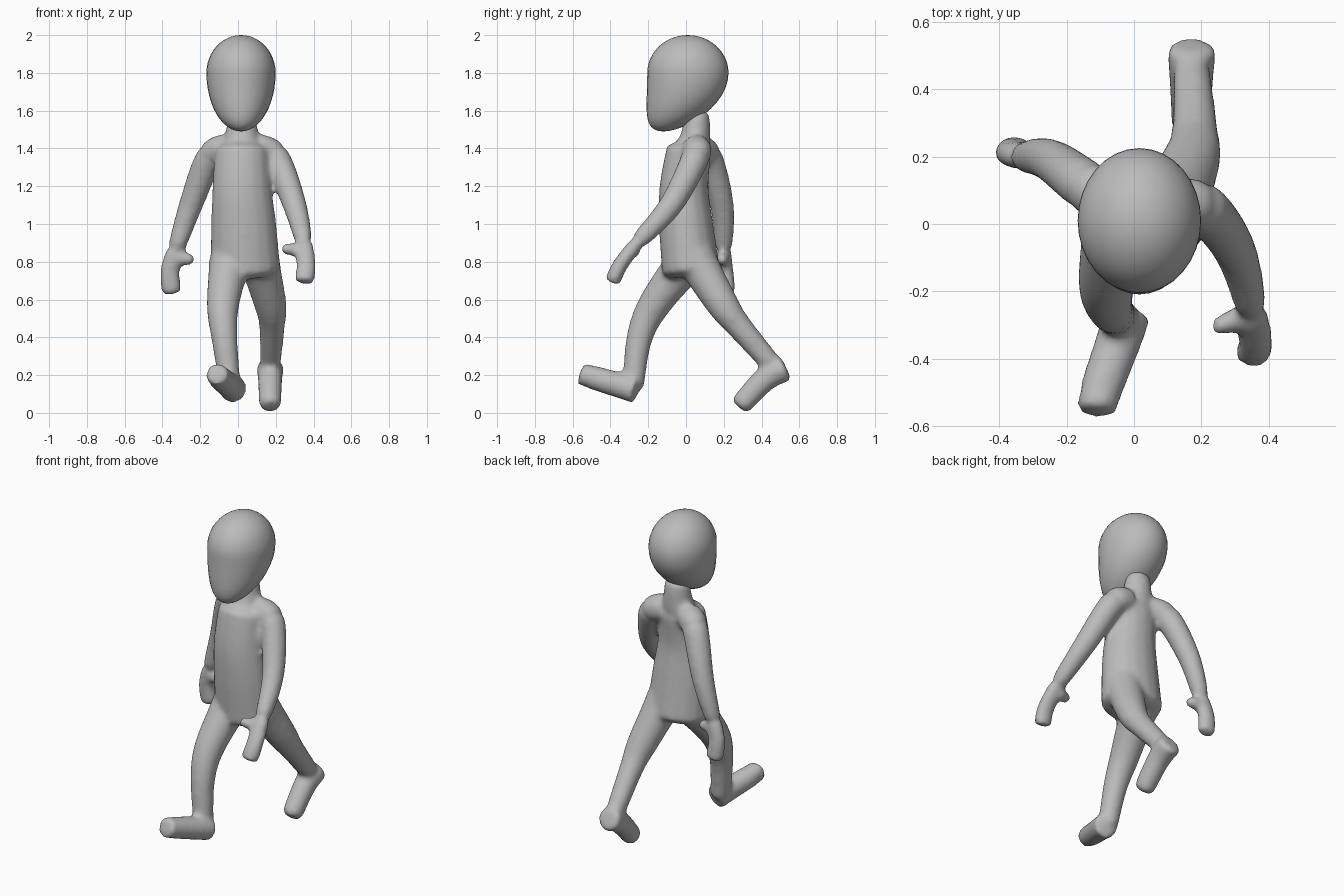
import bpy
import bmesh
from math import cos, sin, tau
from mathutils import Vector

cube = bpy.data.objects.get("Cube")
if cube:
    bpy.data.objects.remove(cube)

grey = bpy.data.materials.new("plain grey")
grey.use_nodes = True
tone = (.5, .5, .5, 1)
grey.diffuse_color = tone
grey.node_tree.nodes["Principled BSDF"].inputs["Base Color"].default_value = tone


def make_object(name, bm):
    bmesh.ops.recalc_face_normals(bm, faces=bm.faces)
    for face in bm.faces:
        face.smooth = True
    mesh = bpy.data.meshes.new(name)
    bm.to_mesh(mesh)
    bm.free()
    mesh.materials.append(grey)
    obj = bpy.data.objects.new(name, mesh)
    bpy.context.collection.objects.link(obj)
    return obj


def smooth_path(points, steps=6):
    """Sample a rounded path that passes through every point."""
    pts = [Vector(p) for p in points]
    pts = [pts[0]] + pts + [pts[-1]]
    path = []
    for a, b, c, d in zip(pts, pts[1:], pts[2:], pts[3:]):
        for step in range(steps):
            t = step / steps
            path.append(b + (c - a) * t / 2
                        + (a * 2 - b * 5 + c * 4 - d) * t ** 2 / 2
                        + (b * 3 - a - c * 3 + d) * t ** 3 / 2)
    return path + [pts[-1]]


def add_limb(bm, points, start_radius, end_radius, ease=1, flatness=1, sides=16):
    """Skin a tapering oval tube, pinched at both ends, along a rounded path."""
    path = smooth_path(points)
    last = len(path) - 1
    rings = []
    for i, centre in enumerate(path):
        along = (path[min(i + 1, last)] - path[max(i - 1, 0)]).normalized()
        guide = Vector((0, 1, 0)) if abs(along.x) > abs(along.z) else Vector((1, 0, 0))
        across = (guide - along * guide.dot(along)).normalized()
        depth = along.cross(across) * flatness
        radius = start_radius + (end_radius - start_radius) * (i / last) ** ease
        if i in (0, last):
            radius *= .7
        rings.append([bm.verts.new(centre + radius * (across * cos(tau * k / sides)
                                                      + depth * sin(tau * k / sides)))
                      for k in range(sides)])
    for lower, upper in zip(rings, rings[1:]):
        for k in range(sides):
            n = (k + 1) % sides
            bm.faces.new((lower[k], lower[n], upper[n], upper[k]))
    bm.faces.new(rings[0][::-1])
    bm.faces.new(rings[-1])


# Head: a sphere with a shallow crown and a long jaw that slides forward
bm = bmesh.new()
bmesh.ops.create_uvsphere(bm, u_segments=32, v_segments=24, radius=1)
for vert in bm.verts:
    x, y, z = vert.co
    jaw = max(-z, 0)
    vert.co = (.016 + x * .183,
               .01 + y * .215 - .13 * jaw ** 2,
               1.8 + z * (.31 if z < 0 else .2))
make_object("head", bm)

# Body: torso, neck and limbs overlap and are fused into one skin
bm = bmesh.new()
add_limb(bm, [(.04, .03, .72), (.03, 0, 1), (.02, -.01, 1.2), (.02, .02, 1.42)],
         start_radius=.19, end_radius=.14, flatness=.83)
add_limb(bm, [(.02, .02, 1.36), (.02, .05, 1.46), (.02, .06, 1.6)],
         start_radius=.14, end_radius=.07, ease=.5, flatness=.9)

# Arms: the left one swings forward, the right one back
left_wrist = (.35, -.26, .9)
right_wrist = (-.33, .2, .86)
for arm in ([(.1, .05, 1.4), (.2, .05, 1.35), (.3, -.08, 1.1), left_wrist],
            [(-.06, .06, 1.4), (-.15, .12, 1.35), (-.25, .19, 1.1), right_wrist]):
    add_limb(bm, arm, start_radius=.08, end_radius=.044, ease=2)

# Hands and thumbs
for hand in ([left_wrist, (.36, -.35, .78), (.35, -.39, .69)],
             [right_wrist, (-.36, .21, .75), (-.35, .22, .63)]):
    add_limb(bm, hand, start_radius=.05, end_radius=.055, flatness=.8)
for thumb in ([(.34, -.27, .86), (.23, -.31, .87)],
              [(-.33, .2, .82), (-.23, .19, .81)]):
    add_limb(bm, thumb, start_radius=.045, end_radius=.025)

# Legs: the right one strides forward, the left one pushes off behind
for leg in ([(.1, .03, .85), (.17, .19, .58), (.18, .28, .46), (.17, .46, .25)],
            [(-.04, .02, .82), (-.08, -.17, .57), (-.07, -.25, .38), (-.04, -.28, .12)]):
    add_limb(bm, leg, start_radius=.13, end_radius=.055, ease=.5)

# Feet, from heel to toe
for foot in ([(.17, .53, .24), (.17, .42, .18), (.17, .28, .03)],
             [(-.02, -.26, .12), (-.04, -.33, .14), (-.1, -.5, .19), (-.11, -.56, .21)]):
    add_limb(bm, foot, start_radius=.075, end_radius=.058)

body = make_object("body", bm)
fuse = body.modifiers.new("fuse", "REMESH")
fuse.mode = "VOXEL"
fuse.voxel_size = .014
fuse.use_smooth_shade = True
blend = body.modifiers.new("blend", "SMOOTH")
blend.factor = .5
blend.iterations = 12
